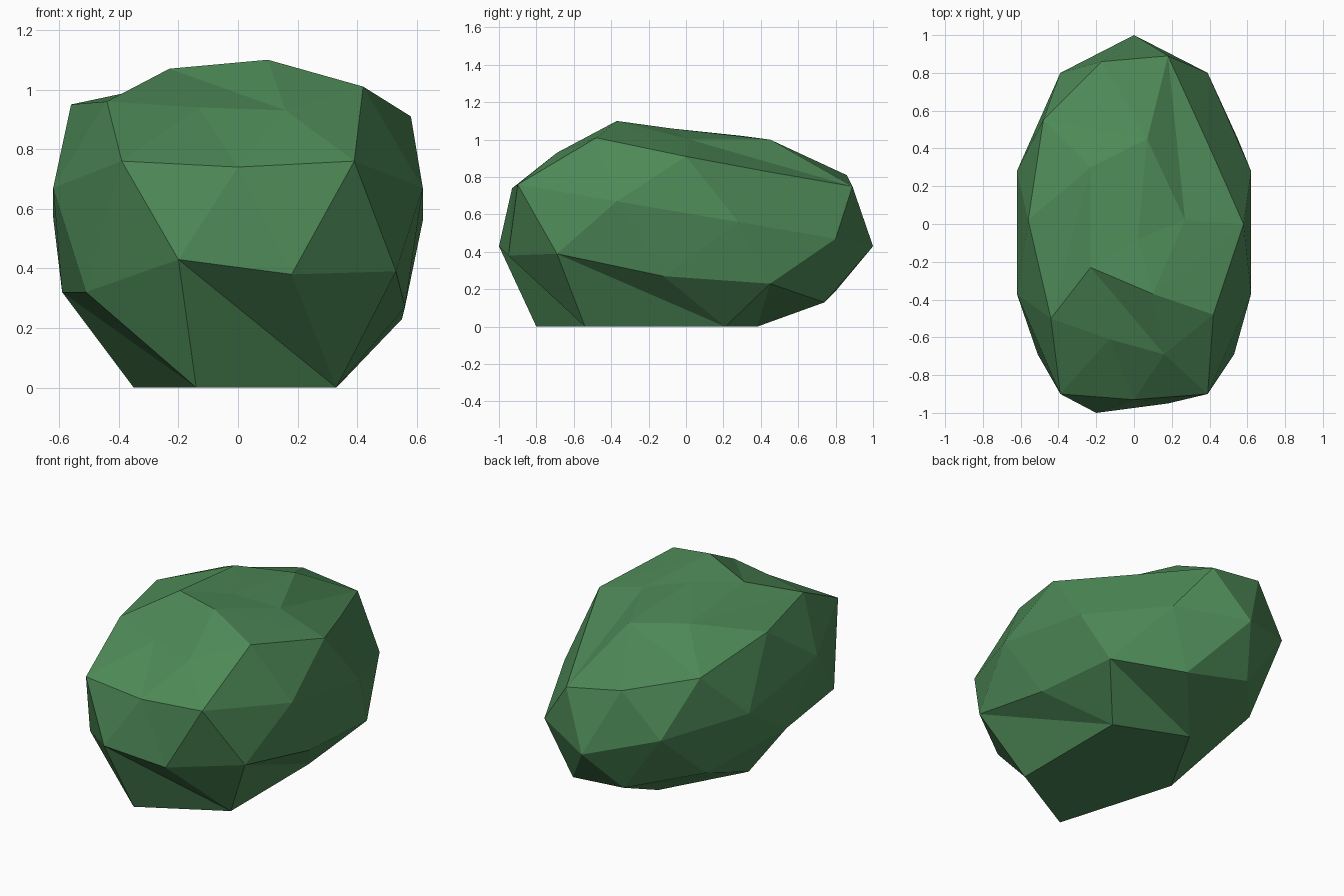
import bpy
import bmesh
import math

cube = bpy.data.objects.get("Cube")
if cube:
    bpy.data.objects.remove(cube, do_unlink=True)

# Rings of corner positions in hundredths, from the crown down to the flat base,
# each ring running counter-clockwise from the +x side
crown = [(2, -8, 106)]
top_ring = [(27, 2, 100), (7, 45, 100), (-23, 30, 102), (-23, -23, 107), (10, -37, 110)]
shoulder_ring = [(58, 0, 91), (39, 43, 83), (18, 89, 75), (-17, 86, 81), (-48, 55, 85),
                 (-56, 2, 95), (-44, -50, 96), (-13, -61, 94), (16, -69, 93), (42, -48, 101)]
middle_ring = [(62, 28, 56), (39, 80, 47), (0, 100, 43), (-39, 80, 54), (-62, 28, 57),
               (-62, -37, 67), (-39, -90, 76), (0, -93, 74), (39, -90, 76), (62, -37, 67)]
lower_ring = [(56, -12, 27), (55, 45, 23), (24, 74, 13), (-14, 80, 19), (-45, 45, 23),
              (-59, -12, 32), (-51, -69, 32), (-20, -100, 43), (18, -95, 38), (53, -69, 39)]
base_ring = [(33, 21, 0), (-8, 38, 0), (-35, -10, 0), (-14, -80, 0), (33, -54, 0)]
base = [(0, -20, 0)]
rings = [crown, top_ring, shoulder_ring, middle_ring, lower_ring, base_ring, base]


def angle(vert):
    """Angle around z, starting just before the +x direction."""
    return (math.atan2(vert.co.y, vert.co.x) + 0.05) % math.tau


def make_material(name, colour):
    material = bpy.data.materials.new(name)
    material.use_nodes = True
    material.diffuse_color = colour
    shader = next(n for n in material.node_tree.nodes if n.type == "BSDF_PRINCIPLED")
    shader.inputs["Base Color"].default_value = colour
    shader.inputs["Roughness"].default_value = 0.9
    return material


# Faceted ball: its layers are moved, ring by ring, onto the uneven boulder shape
bm = bmesh.new()
bmesh.ops.create_icosphere(bm, subdivisions=2, radius=1)
for vert in bm.verts:
    vert.co.x, vert.co.y = -vert.co.x, -vert.co.y
remaining = sorted(bm.verts, key=lambda vert: -vert.co.z)
for ring in rings:
    layer = sorted(remaining[:len(ring)], key=angle)
    remaining = remaining[len(ring):]
    for vert, place in zip(layer, ring):
        vert.co = [value / 100 for value in place]
bmesh.ops.recalc_face_normals(bm, faces=bm.faces)

mesh = bpy.data.meshes.new("boulder")
bm.to_mesh(mesh)
bm.free()
mesh.materials.append(make_material("leaf green", (0.075, 0.25, 0.095, 1)))
boulder = bpy.data.objects.new("boulder", mesh)
bpy.context.collection.objects.link(boulder)
